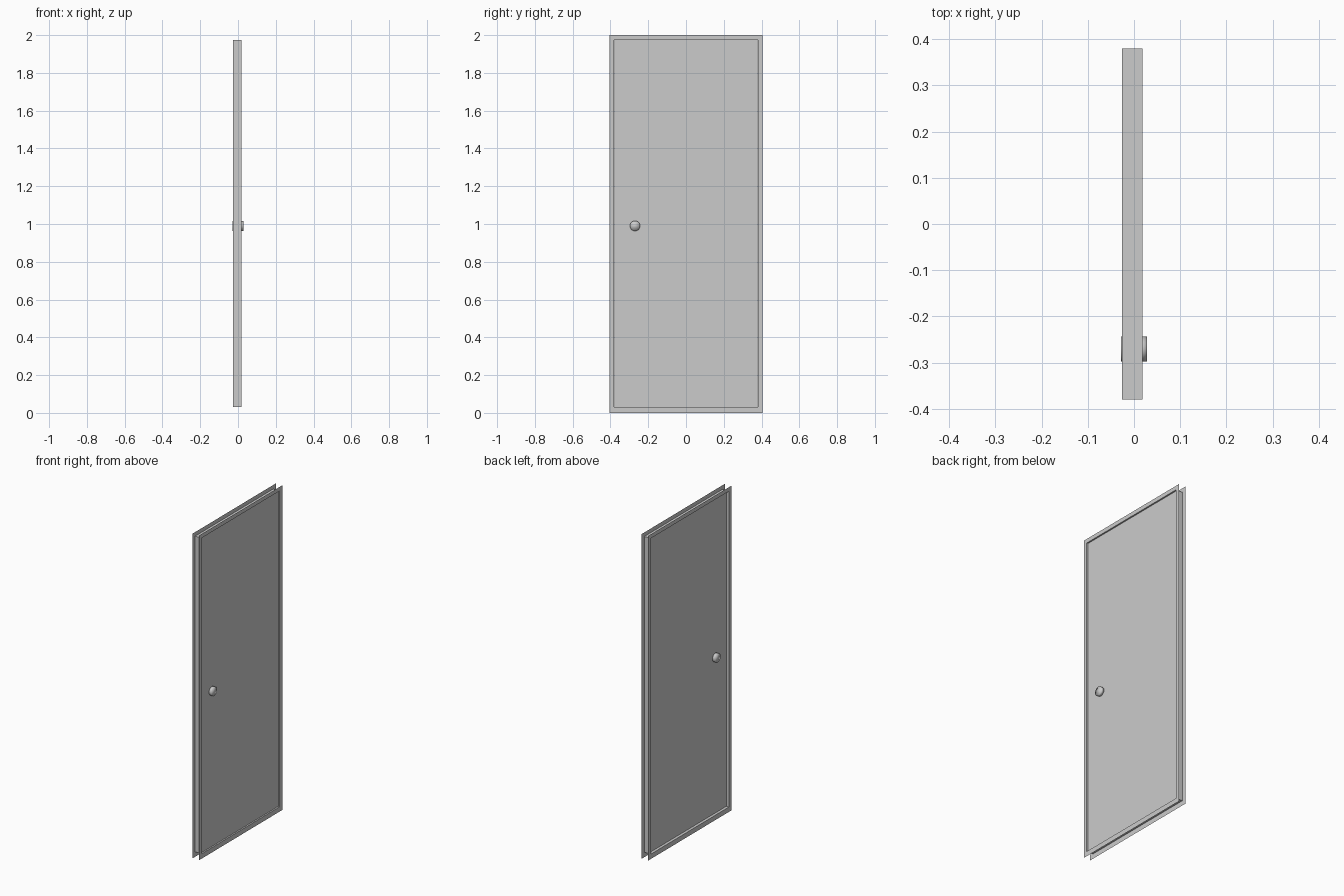
import bpy, bmesh, math
from mathutils import Matrix

if "Cube" in bpy.data.objects:
    bpy.data.objects.remove(bpy.data.objects["Cube"])

X_BACK, X_FRONT = -0.026, 0.018      # jamb depth
OUTER = (0.405, 0.0, 2.0)            # half width, bottom, top of trim
INNER = (0.38, 0.03, 1.975)          # opening
PANEL_X, KNOB_X = 0.010, 0.028


def rect(bm, x, size):
    h, lo, hi = size
    return [bm.verts.new((x, y, z)) for y, z in ((-h, lo), (h, lo), (h, hi), (-h, hi))]


def finish(name, bm):
    mesh = bpy.data.meshes.new(name)
    bm.to_mesh(mesh)
    bm.free()
    obj = bpy.data.objects.new(name, mesh)
    bpy.context.collection.objects.link(obj)
    return obj


def band(name, x0, size0, x1, size1, flip=False):
    """Four faces joining two rectangles."""
    bm = bmesh.new()
    a, b = rect(bm, x0, size0), rect(bm, x1, size1)
    for i in range(4):
        j = (i + 1) % 4
        f = bm.faces.new((a[i], a[j], b[j], b[i]))
        if flip:
            f.normal_flip()
    return finish(name, bm)


# flat trim on both sides of the wall
band("trim_front", X_FRONT, OUTER, X_FRONT, INNER)
band("trim_back", X_BACK, OUTER, X_BACK, INNER, flip=True)

# jamb lining the opening
band("jamb", X_BACK, INNER, X_FRONT, INNER, flip=True)

# recessed door slab
h, lo, hi = INNER
bm = bmesh.new()
bmesh.ops.create_cube(bm, size=1, matrix=Matrix.Translation((0, 0, (lo + hi) / 2))
                      @ Matrix.Diagonal((2 * PANEL_X, 2 * h - 0.002, hi - lo - 0.002, 1)))
finish("door_panel", bm)

# round knobs, one on each side
for name, side in (("knob_front", 1), ("knob_back", -1)):
    bm = bmesh.new()
    bmesh.ops.create_cone(
        bm, cap_ends=True, segments=32, radius1=0.027, radius2=0.027,
        depth=KNOB_X - PANEL_X,
        matrix=Matrix.Translation((side * (KNOB_X + PANEL_X) / 2, -0.27, 0.99))
        @ Matrix.Rotation(math.pi / 2, 4, 'Y'))
    for f in bm.faces:
        f.smooth = True
    finish(name, bm)
